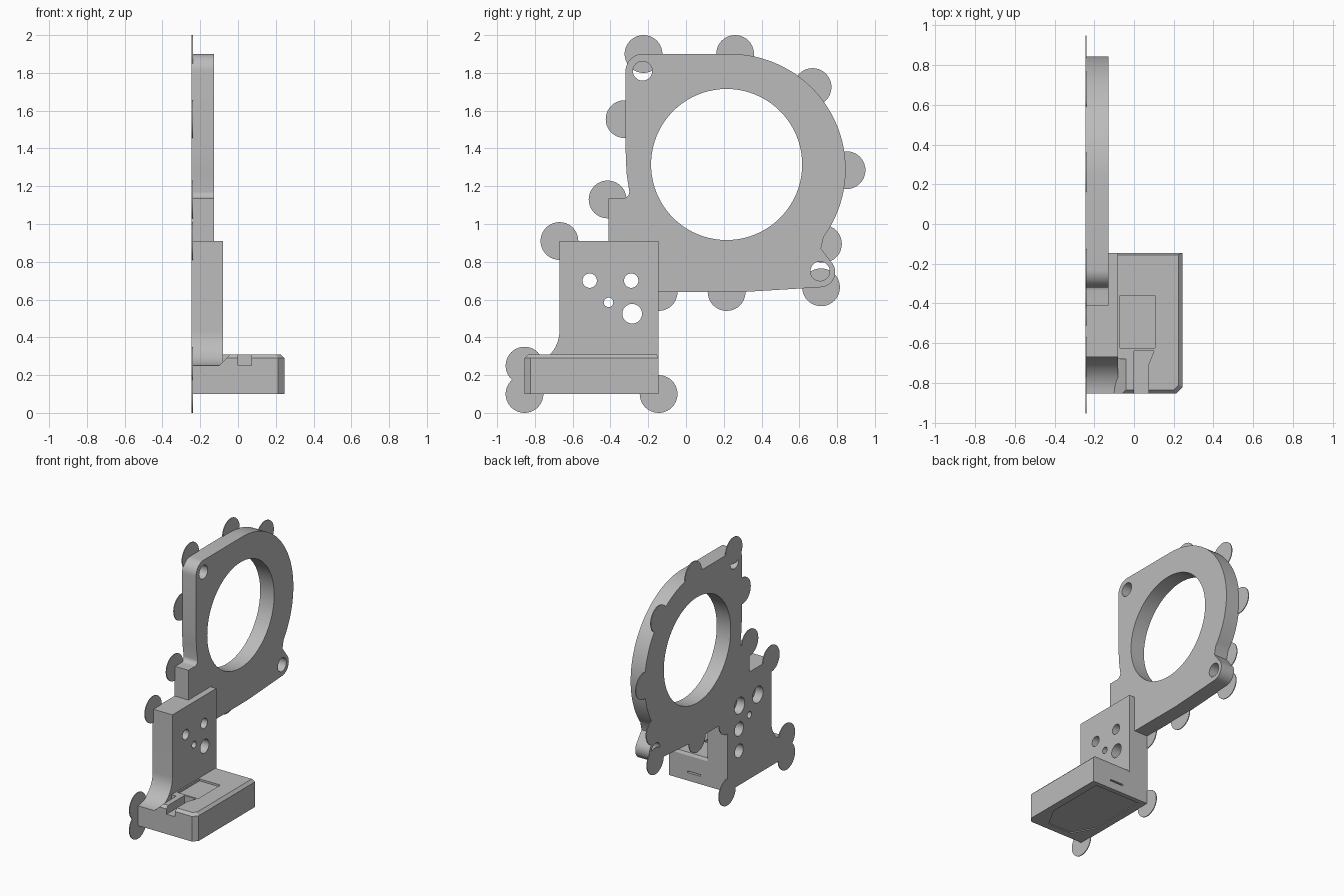
import bpy, bmesh
from math import cos, sin, radians

cube = bpy.data.objects.get("Cube")
if cube:
    bpy.data.objects.remove(cube, do_unlink=True)

grey = bpy.data.materials.new("plain grey")
grey.use_nodes = True
grey.diffuse_color = (0.5, 0.5, 0.5, 1)
grey.node_tree.nodes["Principled BSDF"].inputs["Base Color"].default_value = (0.5, 0.5, 0.5, 1)

BACK = -0.245


def loft(name, rings):
    """Closed solid skinned through rings of equal point count."""
    bm = bmesh.new()
    loops = [[bm.verts.new(p) for p in ring] for ring in rings]
    n = len(loops[0])
    bm.faces.new(loops[0])
    bm.faces.new(loops[-1])
    for a, b in zip(loops, loops[1:]):
        for i in range(n):
            j = (i + 1) % n
            bm.faces.new((a[i], a[j], b[j], b[i]))
    bmesh.ops.recalc_face_normals(bm, faces=bm.faces)
    mesh = bpy.data.meshes.new(name)
    bm.to_mesh(mesh)
    bm.free()
    mesh.materials.append(grey)
    obj = bpy.data.objects.new(name, mesh)
    bpy.context.collection.objects.link(obj)
    return obj


def prism_x(name, pts, x0, x1):
    return loft(name, [[(x, y, z) for y, z in pts] for x in (x0, x1)])


def prism_y(name, pts, y0, y1):
    return loft(name, [[(x, y, z) for x, z in pts] for y in (y0, y1)])


def prism_z(name, pts, z0, z1):
    return loft(name, [[(x, y, z) for x, y in pts] for z in (z0, z1)])


def rect(a0, a1, b0, b1):
    return [(a0, b0), (a1, b0), (a1, b1), (a0, b1)]


def arc(c, r, start, end, n):
    steps = [radians(start + (end - start) * i / n) for i in range(n + 1)]
    return [(c[0] + r * cos(t), c[1] + r * sin(t)) for t in steps]


def disc(c, r, x0, x1, n=40, name="cutter"):
    return prism_x(name, arc(c, r, 0, 360, n)[:-1], x0, x1)


def combine(obj, other, operation="DIFFERENCE"):
    mod = obj.modifiers.new("join", "BOOLEAN")
    mod.operation = operation
    mod.solver = "EXACT"
    mod.object = other
    bpy.context.view_layer.objects.active = obj
    bpy.ops.object.modifier_apply(modifier=mod.name)
    bpy.data.objects.remove(other, do_unlink=True)


def smooth(obj):
    bpy.ops.object.select_all(action="DESELECT")
    obj.select_set(True)
    bpy.context.view_layer.objects.active = obj
    bpy.ops.object.shade_smooth_by_angle(angle=radians(25))


# Ring plate with two screw lugs
outline = [(-0.41, 0.9), (-0.41, 1.135)]
outline += arc((-0.335, 1.17), 0.035, -90, 0, 6)
outline += [(-0.315, 1.27), (-0.32, 1.4)]
outline += arc((-0.23, 1.81), 0.09, 180, 90, 10)
outline += arc((0.235, 1.29), 0.61, 90, -36, 40)
outline += [(0.715, 0.87)]
outline += arc((0.71, 0.745), 0.08, 45, -90, 14)
outline += [(0.3, 0.64), (-0.145, 0.64), (-0.145, 0.9)]
ring = prism_x("ring_plate", outline, BACK, -0.128)
combine(ring, disc((0.215, 1.315), 0.4, -0.4, 0, 80))
for c in ((-0.23, 1.81), (0.71, 0.75)):
    combine(ring, disc(c, 0.051, -0.4, 0))
smooth(ring)

# Base block: chamfered top and front corner
def base_ring(z, inset):
    right, front, rear = 0.245 - inset, -0.855 + inset, -0.145 - inset / 2
    return [(-0.2, front, z), (0.212 - inset / 2, front, z), (right, -0.822 + inset / 2, z),
            (right, rear, z), (-0.2, rear, z)]


bracket = prism_x("bracket", [(-0.855, 0.1), (-0.145, 0.1), (-0.145, 0.91), (-0.67, 0.91)]
                  + arc((-0.855, 0.435), 0.185, 0, -90, 16), BACK, -0.08)
base = loft("base_block", [base_ring(0.1, 0), base_ring(0.29, 0), base_ring(0.31, 0.02)])

# Sloped shoulder beside the foot fillet
combine(base, prism_y("cutter", [(-0.4, 0.25), (-0.1, 0.25), (-0.03, 0.32), (-0.03, 0.4),
                                 (-0.4, 0.4)], -0.9, -0.68))
# Cable channel opening into a shallow pocket
combine(base, prism_z("cutter", [(0, -0.9), (0.072, -0.9), (0.072, -0.71), (0.1, -0.64),
                                 (0, -0.64)], 0.25, 0.4))
combine(base, prism_z("cutter", rect(-0.07, 0.105, -0.625, -0.36), 0.295, 0.4))
# Rear slot and shallow panel underneath
combine(base, prism_y("cutter", rect(-0.02, 0.09, 0.16, 0.172), -0.17, -0.1))
combine(bracket, base, "UNION")
combine(bracket, prism_z("cutter", [(-0.19, -0.18), (0.19, -0.18), (0.19, -0.64), (0.1, -0.8),
                                    (-0.1, -0.8), (-0.19, -0.64)], 0.05, 0.107))

# Screw holes, rear counterbores and a blind locating hole
for c, r in (((-0.51, 0.7), 0.038), ((-0.29, 0.7), 0.038),
             ((-0.41, 0.585), 0.025), ((-0.285, 0.525), 0.052)):
    combine(bracket, disc(c, r, -0.4, 0))
for c in ((-0.51, 0.7), (-0.29, 0.7)):
    combine(bracket, disc(c, 0.062, -0.4, -0.18))
combine(bracket, disc((-0.285, 0.36), 0.05, -0.4, -0.14))
smooth(bracket)

# Thin anchor discs around the rear edge
spots = [(-0.225, 1.9), (0.26, 1.9), (0.67, 1.725), (0.85, 1.285), (0.725, 0.895),
         (0.715, 0.665), (0.215, 0.64), (-0.145, 0.64), (-0.145, 0.1), (-0.855, 0.1),
         (-0.855, 0.25), (-0.67, 0.91), (-0.415, 1.13), (-0.325, 1.555)]
for i, c in enumerate(spots):
    smooth(disc(c, 0.1, BACK, BACK + 0.006, name=f"anchor_disc_{i + 1}"))
